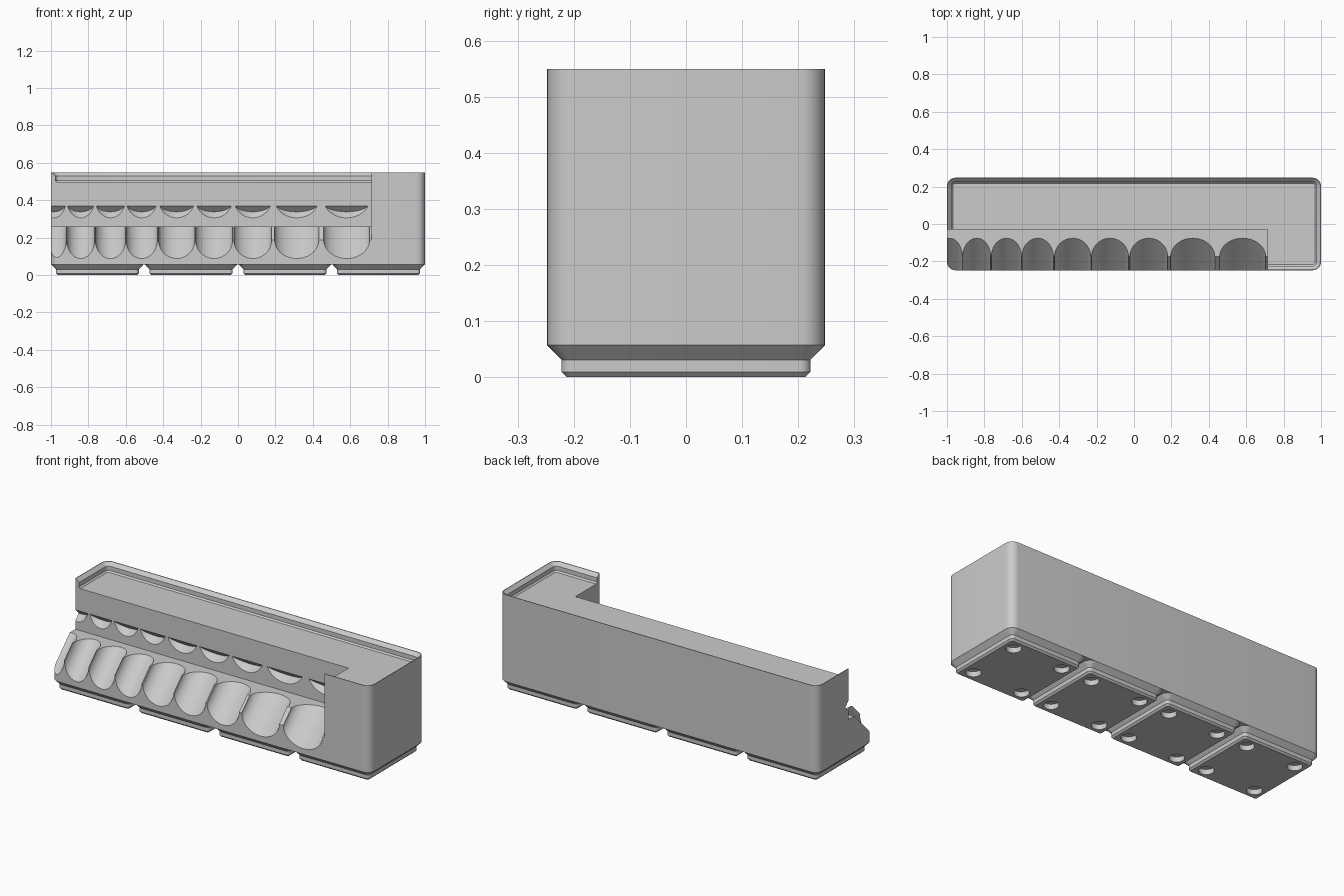
import bpy, bmesh
from math import cos, sin, pi, sqrt
from mathutils import Matrix

if "Cube" in bpy.data.objects:
    bpy.data.objects.remove(bpy.data.objects["Cube"])

grey = bpy.data.materials.new("plain grey")
grey.use_nodes = True
grey.diffuse_color = (0.6, 0.6, 0.6, 1)
grey.node_tree.nodes["Principled BSDF"].inputs["Base Color"].default_value = (0.6, 0.6, 0.6, 1)

HALF_X, HALF_Y, TOP = 1.0, 0.2475, 0.549
SHOULDER, CORNER, PITCH = 0.057, 0.045, 0.5015


def make_object(name, bm):
    bmesh.ops.recalc_face_normals(bm, faces=bm.faces[:])
    mesh = bpy.data.meshes.new(name)
    bm.to_mesh(mesh)
    bm.free()
    mesh.materials.append(grey)
    ob = bpy.data.objects.new(name, mesh)
    bpy.context.collection.objects.link(ob)
    return ob


def rounded_loft(name, hx, hy, layers, centre_x=0):
    """Stack of rounded rectangles; each layer is (height, inset)."""
    bm = bmesh.new()
    rings = []
    for z, inset in layers:
        r = max(CORNER - inset, 0.008)
        ring = []
        for q, (sx, sy) in enumerate([(1, 1), (-1, 1), (-1, -1), (1, -1)]):
            for i in range(9):
                a = (q + i / 8) * pi / 2
                ring.append(bm.verts.new((centre_x + sx * (hx - inset - r) + r * cos(a),
                                          sy * (hy - inset - r) + r * sin(a), z)))
        rings.append(ring)
    for low, high in zip(rings, rings[1:]):
        for i in range(len(low)):
            j = (i + 1) % len(low)
            bm.faces.new((low[i], low[j], high[j], high[i]))
    bm.faces.new(rings[0])
    bm.faces.new(rings[-1])
    return make_object(name, bm)


def prism(name, profile, x0, x1):
    bm = bmesh.new()
    face = bm.faces.new([bm.verts.new((x0, y, z)) for y, z in profile])
    out = bmesh.ops.extrude_face_region(bm, geom=[face])
    moved = [v for v in out["geom"] if isinstance(v, bmesh.types.BMVert)]
    bmesh.ops.translate(bm, verts=moved, vec=(x1 - x0, 0, 0))
    return make_object(name, bm)


def cylinder(name, matrix, depth, sides=48):
    bm = bmesh.new()
    bmesh.ops.create_cone(bm, cap_ends=True, segments=sides, radius1=1, radius2=1,
                          depth=depth, matrix=matrix)
    return make_object(name, bm)


def cut(target, cutter):
    mod = target.modifiers.new("cut", "BOOLEAN")
    mod.operation, mod.solver, mod.object = "DIFFERENCE", "EXACT", cutter
    bpy.context.view_layer.objects.active = target
    bpy.ops.object.modifier_apply(modifier=mod.name)
    bpy.data.objects.remove(cutter)


def smooth(ob):
    bpy.ops.object.select_all(action="DESELECT")
    ob.select_set(True)
    bpy.context.view_layer.objects.active = ob
    bpy.ops.object.shade_smooth_by_angle(angle=pi / 6)


# Bin body with a stepped stacking lip around the top
body = rounded_loft("bin_body", HALF_X, HALF_Y, [(SHOULDER, 0), (TOP, 0)])
cut(body, rounded_loft("lip_recess", HALF_X, HALF_Y,
                       [(0.498, 0.031), (0.506, 0.023), (0.530, 0.023), (TOP, 0.004), (0.56, 0.004)]))

# Front shelf with a bevelled edge, open at the right end
cut(body, prism("shelf_cutter", [(-0.03, 0.7), (-0.03, 0.26), (-0.175, 0.26),
                                 (-0.4, 0.035), (-0.4, 0.7)], -1.1, 0.715))

# Row of sloping holder grooves: (centre, half width)
grooves = [(-0.985, 0.067), (-0.841, 0.075), (-0.682, 0.081), (-0.515, 0.084), (-0.328, 0.097),
           (-0.128, 0.099), (0.079, 0.101), (0.314, 0.118), (0.581, 0.123)]
GROOVE_DEPTH, GROOVE_LENGTH = 0.07, 0.46
for x, half in grooves:
    shift = GROOVE_LENGTH / 2 - 0.23
    place = (Matrix.Translation((x, -0.21 + shift / sqrt(2), 0.225 + shift / sqrt(2)))
             @ Matrix.Rotation(-pi / 4, 4, "X") @ Matrix.Diagonal((half, GROOVE_DEPTH, 1, 1)))
    cut(body, cylinder("groove_cutter", place, GROOVE_LENGTH, 64))
smooth(body)

# Four stepped feet, each with four round magnet holes
for n in range(4):
    cx = (n - 1.5) * PITCH
    foot = rounded_loft(f"foot_{n + 1}", HALF_Y, HALF_Y,
                        [(0, 0.035), (0.0095, 0.0257), (0.031, 0.0257), (SHOULDER, 0)], cx)
    for sx in (-1, 1):
        for sy in (-1, 1):
            place = Matrix.Translation((cx + sx * 0.155, sy * 0.155, 0)) @ Matrix.Diagonal((0.039, 0.039, 1, 1))
            cut(foot, cylinder("magnet_hole_cutter", place, 0.058))
    smooth(foot)
